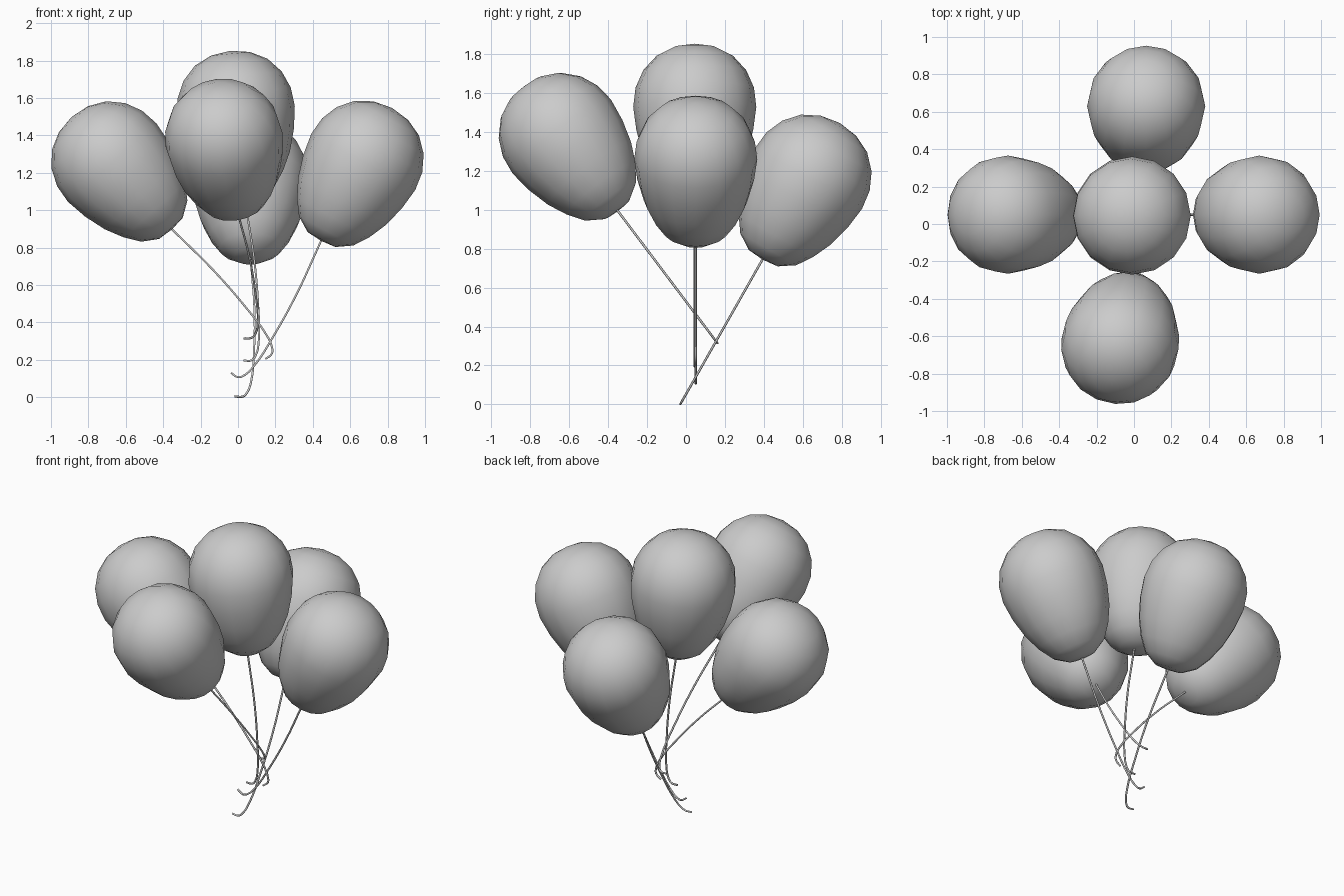
import bpy, bmesh
from math import radians, sin, cos, tau
from mathutils import Matrix

if "Cube" in bpy.data.objects:
    bpy.data.objects.remove(bpy.data.objects["Cube"])

SIDES = 16
# balloon outline (radius, distance from the tied tip)
PROFILE = [(0.085, 0.008), (0.165, 0.06), (0.22, 0.14), (0.267, 0.24),
           (0.30, 0.36), (0.316, 0.48), (0.304, 0.58), (0.264, 0.67),
           (0.195, 0.745), (0.105, 0.79)]
TIP, TOP = 0.0, 0.806
# string path (x, z), from the loose hooked end up to the balloon tip
STRING = [(0, 0.006), (0.045, 0.009), (0.066, 0.037), (0.08, 0.1),
          (0.078, 0.3), (0.055, 0.56), (0.02, 0.78), (0.003, 0.88)]


def balloon_mesh():
    bm = bmesh.new()
    rings = [[bm.verts.new((r * cos(tau * i / SIDES), r * sin(tau * i / SIDES), z))
              for i in range(SIDES)] for r, z in PROFILE]
    tip, top = bm.verts.new((0, 0, TIP)), bm.verts.new((0, 0, TOP))
    for i in range(SIDES):
        j = (i + 1) % SIDES
        for a, b in zip(rings, rings[1:]):
            bm.faces.new((a[i], a[j], b[j], b[i]))
        bm.faces.new((tip, rings[0][j], rings[0][i]))
        bm.faces.new((top, rings[-1][i], rings[-1][j]))
    for f in bm.faces:
        f.smooth = True
    # lean the body slightly and seat its tip on the string
    bm.transform(Matrix.Translation((0.005, 0, 0.86)) @ Matrix.Rotation(radians(-5.5), 4, 'Y'))
    mesh = bpy.data.meshes.new("balloon")
    bm.to_mesh(mesh)
    bm.free()
    return mesh


def string_curve():
    cu = bpy.data.curves.new("string", 'CURVE')
    cu.dimensions = '3D'
    cu.bevel_depth = 0.006
    cu.bevel_resolution = 1
    cu.resolution_u = 4
    cu.use_fill_caps = True
    sp = cu.splines.new('BEZIER')
    sp.bezier_points.add(len(STRING) - 1)
    for p, (x, z) in zip(sp.bezier_points, STRING):
        p.co = (x, 0, z)
        p.handle_left_type = p.handle_right_type = 'AUTO'
    return cu


body, cord = balloon_mesh(), string_curve()

# name, loose string end, sideways lean, forward lean (degrees)
for name, end, lean_y, lean_x in [
        ("center", (0.03, 0.045, 0.19), 0, 0),
        ("left", (0.15, 0.05, 0.20), -36.2, 0),
        ("right", (-0.04, 0.05, 0.125), 33.8, 0),
        ("front", (0.03, 0.165, 0.31), -2.7, 37),
        ("back", (-0.02, -0.03, 0.0), 5.4, -29.6)]:
    m = (Matrix.Translation(end) @ Matrix.Rotation(radians(lean_x), 4, 'X')
         @ Matrix.Rotation(radians(lean_y), 4, 'Y'))
    for part, data in (("balloon", body), ("string", cord)):
        ob = bpy.data.objects.new(f"{name}_{part}", data)
        bpy.context.collection.objects.link(ob)
        ob.matrix_world = m
